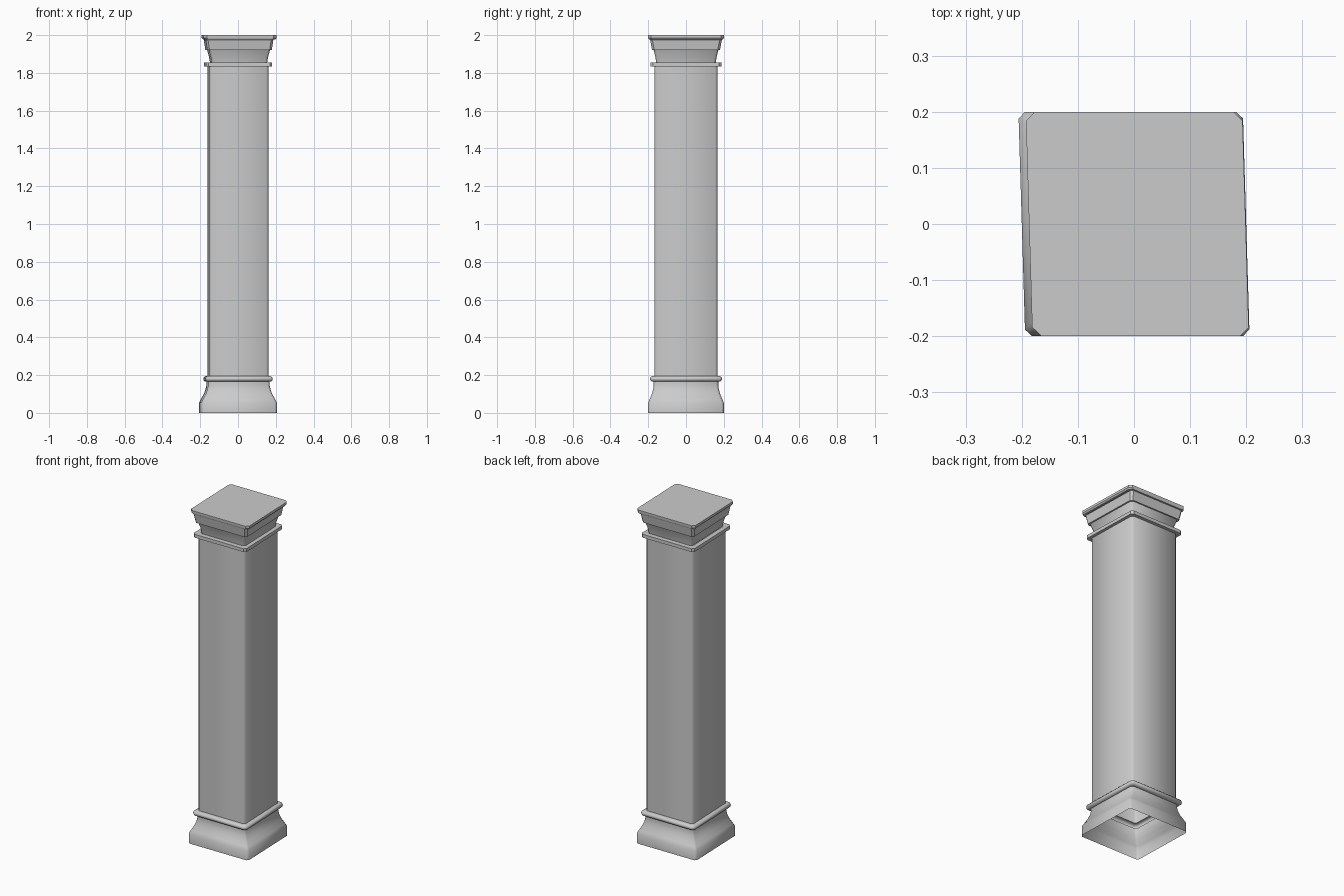
import bpy, bmesh, math

cube = bpy.data.objects.get("Cube")
if cube:
    bpy.data.objects.remove(cube)

STONE = (0.6, 0.6, 0.6, 1.0)
stone = bpy.data.materials.new("grey stone")
stone.use_nodes = True
stone.diffuse_color = STONE
stone.node_tree.nodes["Principled BSDF"].inputs["Base Color"].default_value = STONE

SKEW = -0.03   # the plan leans slightly into a parallelogram


def plan(hx, hy, cut, cx):
    """Square with clipped corners, skewed in plan, anticlockwise."""
    pts = []
    for sx, sy in ((1, -1), (1, 1), (-1, 1), (-1, -1)):
        pair = [(sx * (hx - cut), sy * hy), (sx * hx, sy * (hy - cut))]
        pts += pair if sx * sy < 0 else pair[::-1]
    return [(cx + x + SKEW * y, y) for x, y in pts]


def loft(name, profile, cut=0.012, cx=0.0, cap=False, angle=50):
    """Skin a profile of (half x, half y, z) rings, open below."""
    bm = bmesh.new()
    rings = [[bm.verts.new((x, y, z)) for x, y in plan(hx, hy, cut, cx)]
             for hx, hy, z in profile]
    for low, high in zip(rings, rings[1:]):
        for i in range(len(low)):
            j = (i + 1) % len(low)
            bm.faces.new((low[i], low[j], high[j], high[i]))
    if cap:
        bm.faces.new(rings[-1])
    mesh = bpy.data.meshes.new(name)
    bm.to_mesh(mesh)
    bm.free()
    mesh.materials.append(stone)
    obj = bpy.data.objects.new(name, mesh)
    bpy.context.collection.objects.link(obj)
    bpy.ops.object.select_all(action="DESELECT")
    obj.select_set(True)
    bpy.context.view_layer.objects.active = obj
    bpy.ops.object.shade_smooth_by_angle(angle=math.radians(angle))
    return obj


# Flared plinth, hollow underneath
loft("plinth", [(0.200, 0.200, 0), (0.200, 0.200, 0.055), (0.190, 0.191, 0.075),
                (0.176, 0.181, 0.10), (0.167, 0.174, 0.125),
                (0.163, 0.171, 0.145), (0.163, 0.171, 0.165)])

# Rounded moulding above the plinth
bead = [(0.163, 0.171, 0.165)]
for k in range(7):
    a = math.pi * (k / 6 - 0.5)
    bead.append((0.165 + 0.013 * math.cos(a), 0.175 + 0.016 * math.cos(a),
                 0.180 + 0.015 * math.sin(a)))
bead.append((0.157, 0.167, 0.195))
loft("base_moulding", bead)

# Plain shaft
loft("shaft", [(0.157, 0.167, 0.195), (0.157, 0.167, 1.835)])

# Thin collar
loft("collar", [(0.157, 0.167, 1.835), (0.175, 0.187, 1.835),
                (0.175, 0.187, 1.855), (0.147, 0.158, 1.855)], angle=30)

# Neck flaring up to the cornice
loft("neck", [(0.147, 0.158, 1.855), (0.152, 0.162, 1.885),
              (0.162, 0.172, 1.922)], cx=0.003)

# Sloped cornice band
loft("cornice", [(0.162, 0.172, 1.922), (0.171, 0.180, 1.922),
                 (0.179, 0.190, 1.975), (0.175, 0.185, 1.978)], cx=0.003, angle=30)

# Top slab
loft("top_slab", [(0.175, 0.185, 1.978), (0.187, 0.196, 1.978),
                  (0.193, 0.200, 1.986), (0.193, 0.200, 2.0)],
     cut=0.016, cx=0.006, cap=True, angle=30)
